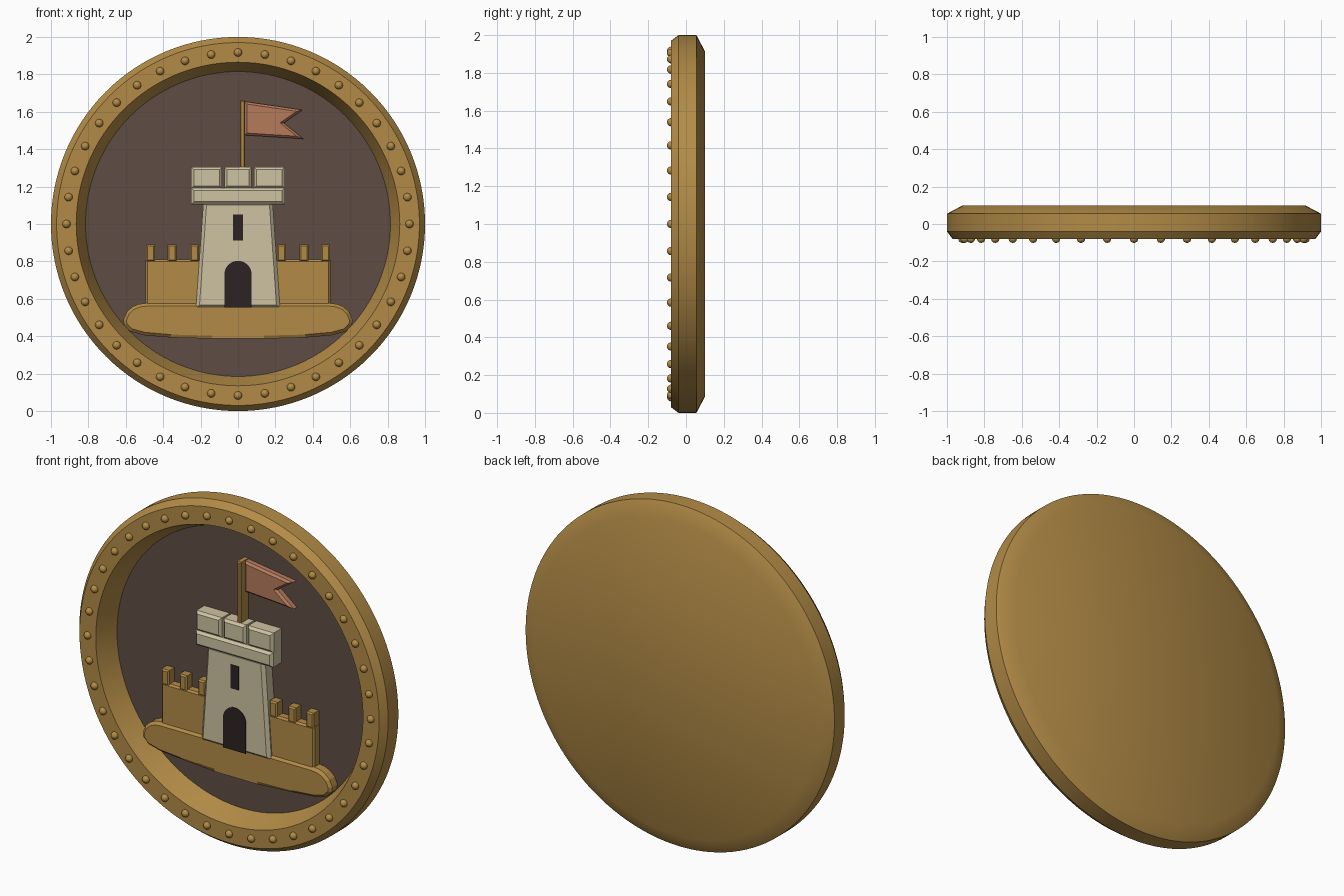
import bpy, bmesh
from math import sin, cos, pi, radians
from mathutils import Matrix

cube = bpy.data.objects.get("Cube")
if cube:
    bpy.data.objects.remove(cube, do_unlink=True)


def material(name, rgb):
    m = bpy.data.materials.new(name)
    m.use_nodes = True
    m.diffuse_color = (*rgb, 1)
    m.node_tree.nodes["Principled BSDF"].inputs["Base Color"].default_value = (*rgb, 1)
    return m


GOLD = material("antique_gold", (0.45, 0.26, 0.062))
FIELD = material("dark_brown", (0.112, 0.074, 0.056))
STONE = material("pale_stone", (0.62, 0.545, 0.36))
RED = material("faded_red", (0.46, 0.195, 0.105))
DARK = material("near_black", (0.026, 0.016, 0.018))

FLOOR = 0.045   # depth of the sunken field
CENTRE = 1.0    # height of the disc centre


def finish(name, bm, mats, smooth=False):
    bmesh.ops.recalc_face_normals(bm, faces=bm.faces)
    mesh = bpy.data.meshes.new(name)
    bm.to_mesh(mesh)
    bm.free()
    for m in mats:
        mesh.materials.append(m)
    ob = bpy.data.objects.new(name, mesh)
    bpy.context.collection.objects.link(ob)
    if smooth:
        bpy.ops.object.select_all(action='DESELECT')
        ob.select_set(True)
        bpy.context.view_layer.objects.active = ob
        bpy.ops.object.shade_smooth_by_angle(angle=radians(30))
    return ob


def relief(name, outline, front, mat, bevel=0.012, back=FLOOR + 0.01):
    """Extrude an x-z outline and chamfer its front edges."""
    bm = bmesh.new()
    face = bm.faces.new([bm.verts.new((x, back, z)) for x, z in outline])
    ext = bmesh.ops.extrude_face_region(bm, geom=[face], use_keep_orig=True)["geom"]
    verts = [g for g in ext if isinstance(g, bmesh.types.BMVert)]
    for v in verts:
        v.co.y = front
    if bevel:
        edges = [e for e in bm.edges if all(v in verts for v in e.verts)]
        bmesh.ops.bevel(bm, geom=edges, offset=bevel, segments=1,
                        affect='EDGES', profile=0.5)
    return finish(name, bm, [mat])


def rect(x0, x1, z0, z1):
    return [(x0, z0), (x1, z0), (x1, z1), (x0, z1)]


# Disc: turned profile from back to sunken field, as (radius, y)
profile = [(0.915, 0.1), (1.0, 0.055), (1.0, -0.04), (0.97, -0.08),
           (0.865, -0.08), (0.84, -0.02), (0.815, FLOOR)]
N = 128
bm = bmesh.new()
rings = [[bm.verts.new((r * sin(2 * pi * i / N), y, CENTRE + r * cos(2 * pi * i / N)))
          for i in range(N)] for r, y in profile]
for a, b in zip(rings, rings[1:]):
    for i in range(N):
        j = (i + 1) % N
        bm.faces.new((a[i], a[j], b[j], b[i]))
bm.faces.new(rings[0])
bm.faces.new(rings[-1]).material_index = 1
finish("disc", bm, [GOLD, FIELD], smooth=True)

# Rivets around the rim
bm = bmesh.new()
for i in range(40):
    a = 2 * pi * i / 40
    place = Matrix.Translation((0.917 * sin(a), -0.079, CENTRE + 0.917 * cos(a)))
    turn = Matrix.Rotation(pi / 2, 4, 'X')
    bmesh.ops.create_uvsphere(bm, u_segments=16, v_segments=10, radius=0.022,
                              matrix=place @ turn)
finish("rim_rivets", bm, [GOLD], smooth=True)

# Ground mound with rounded ends
half = [(0.14, 0.387), (0.36, 0.393), (0.5, 0.405), (0.575, 0.425), (0.61, 0.46),
        (0.612, 0.49), (0.595, 0.53), (0.565, 0.557), (0.53, 0.572), (0.49, 0.577)]
mound = half + [(-x, z) for x, z in reversed(half)]
relief("ground_mound", mound, -0.018, GOLD, 0.016)

# Curtain wall and its merlons
relief("curtain_wall", rect(-0.495, 0.495, 0.56, 0.81), -0.005, GOLD, 0.01)
for side, s in (("left", 1), ("right", -1)):
    for k, x in enumerate((0.232, 0.352, 0.468)):
        relief(f"{side}_wall_merlon_{k + 1}",
               rect(s * x - 0.024, s * x + 0.024, 0.80, 0.89), -0.008, GOLD, 0.008)

# Tower body, crown and merlons
relief("tower", [(-0.225, 0.55), (0.225, 0.55), (0.185, 1.12), (-0.185, 1.12)],
       -0.03, STONE, 0.018)
relief("tower_crown", rect(-0.25, 0.25, 1.105, 1.192), -0.045, STONE, 0.014)
for name, x0, x1 in (("right", -0.25, -0.085), ("middle", -0.073, 0.073),
                     ("left", 0.085, 0.25)):
    relief(f"{name}_tower_merlon", rect(x0, x1, 1.19, 1.305), -0.04, STONE, 0.014)

# Door and window plates
arch = [(0.073 * cos(pi * i / 16), 0.73 + 0.073 * sin(pi * i / 16)) for i in range(17)]
relief("door", [(-0.073, 0.553), (0.073, 0.553)] + arch, -0.034, DARK, 0, -0.028)
relief("window", rect(-0.026, 0.026, 0.912, 1.05), -0.034, DARK, 0, -0.028)

# Flagpole and swallow-tailed flag
relief("flagpole", rect(0.01, 0.037, 1.29, 1.66), -0.025, GOLD, 0.006)
relief("flag", [(0.035, 1.475), (0.35, 1.455), (0.245, 1.54), (0.345, 1.61), (0.035, 1.655)],
       0.005, RED, 0.012)
